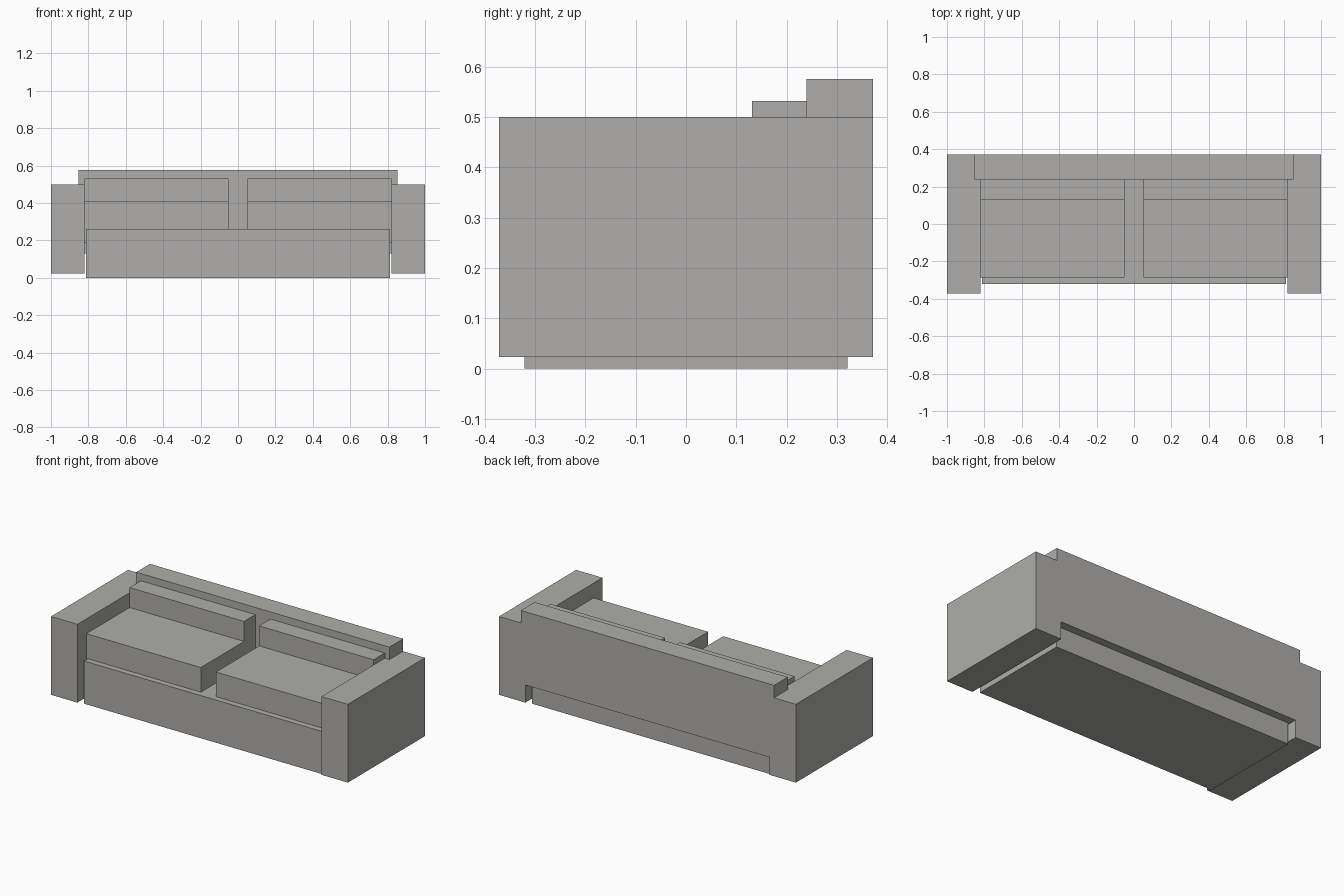
import bpy, bmesh
from mathutils import Vector

if "Cube" in bpy.data.objects:
    bpy.data.objects.remove(bpy.data.objects["Cube"])

# Dark warm-grey upholstery
fabric = bpy.data.materials.new("grey_fabric")
fabric.diffuse_color = (0.425, 0.422, 0.405, 1)
fabric.use_nodes = True
fabric.node_tree.nodes["Principled BSDF"].inputs["Base Color"].default_value = fabric.diffuse_color


def box(name, x, y, z, mirror=False):
    """Axis-aligned box from (min, max) ranges, optionally mirrored across x = 0."""
    bm = bmesh.new()
    bmesh.ops.create_cube(bm, size=1)
    ranges = (x, y, z)
    for v in bm.verts:
        v.co = Vector([r[0] if c < 0 else r[1] for c, r in zip(v.co, ranges)])
    mesh = bpy.data.meshes.new(name)
    bm.to_mesh(mesh)
    bm.free()
    mesh.materials.append(fabric)
    obj = bpy.data.objects.new(name, mesh)
    bpy.context.collection.objects.link(obj)
    if mirror:
        mod = obj.modifiers.new("Mirror", 'MIRROR')
        mod.use_mirror_merge = False
    return obj


FRONT, BACK = -0.371, 0.371      # overall depth
BACKREST_FRONT = 0.239

# Low plinth and raised backrest
box("base", (-0.812, 0.812), (-0.321, 0.321), (0, 0.26))
box("backrest", (-0.853, 0.853), (BACKREST_FRONT, BACK), (0.13, 0.576))

# Paired arms and cushions
box("armrests", (0.822, 1.0), (FRONT, BACK), (0.023, 0.5), mirror=True)
box("seat_cushions", (0.051, 0.822), (-0.285, BACKREST_FRONT), (0.187, 0.41), mirror=True)
box("back_cushions", (0.051, 0.822), (0.131, BACKREST_FRONT), (0.41, 0.532), mirror=True)
